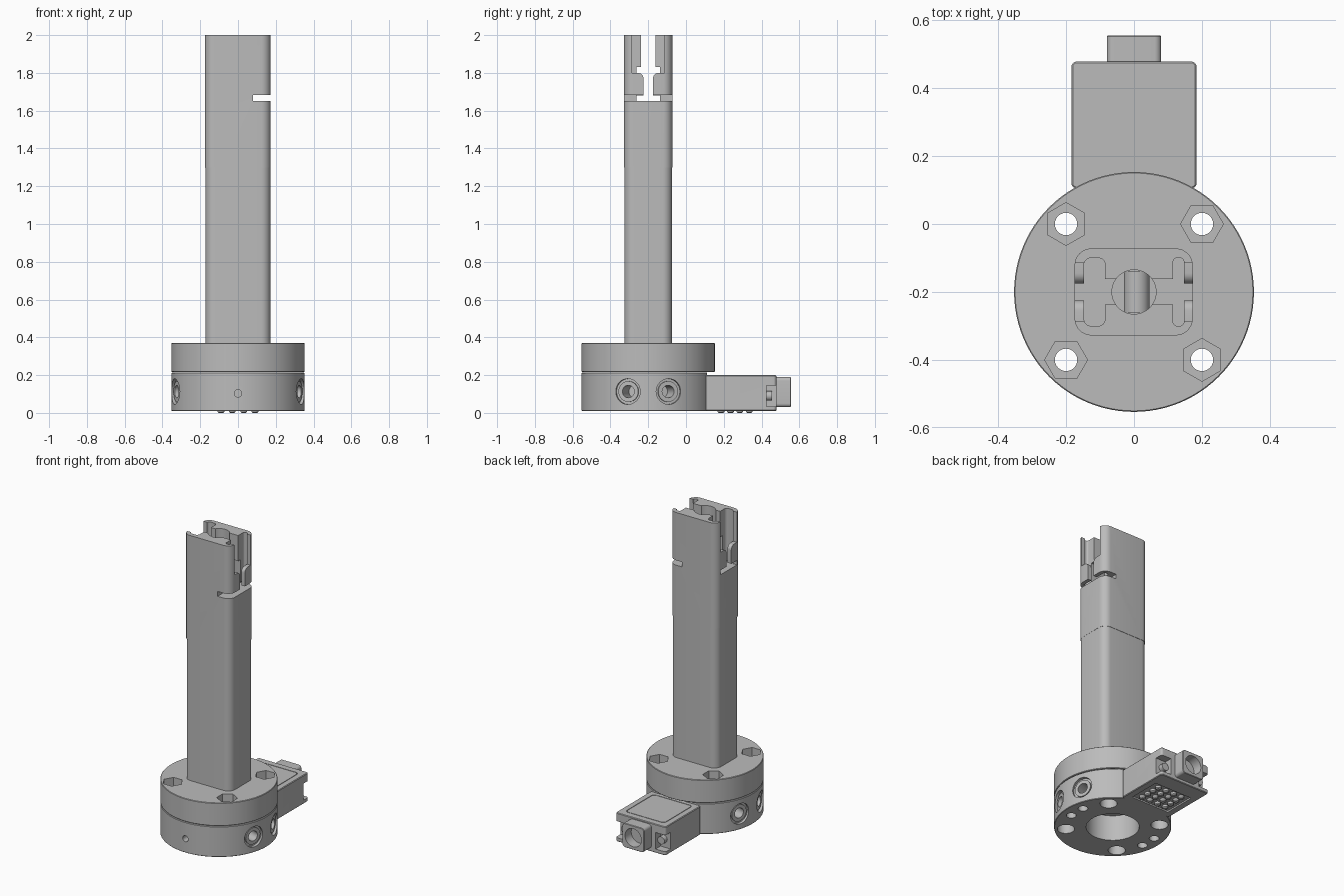
import bpy, bmesh
from math import pi, sin, cos, radians
from mathutils import Vector, Matrix

cube = bpy.data.objects.get("Cube")
if cube:
    bpy.data.objects.remove(cube)

grey = bpy.data.materials.new("plain_grey")
grey.use_nodes = True
grey.diffuse_color = (0.5, 0.5, 0.5, 1)
grey.node_tree.nodes["Principled BSDF"].inputs["Base Color"].default_value = grey.diffuse_color

CY = -0.2      # axis of the discs and tower
R = 0.353      # disc radius


# Outlines
def circle(x, y, r, n=48, turn=0):
    return [(x + r * cos(turn + 2 * pi * i / n), y + r * sin(turn + 2 * pi * i / n)) for i in range(n)]


def rect(x0, x1, y0, y1, r=0, n=8):
    if not r:
        return [(x0, y0), (x1, y0), (x1, y1), (x0, y1)]
    corners = [(x1 - r, y1 - r), (x0 + r, y1 - r), (x0 + r, y0 + r), (x1 - r, y0 + r)]
    return [(cx + r * cos(pi / 2 * (q + i / n)), cy + r * sin(pi / 2 * (q + i / n)))
            for q, (cx, cy) in enumerate(corners) for i in range(n + 1)]


# Outline extruded along an axis
def prism(name, outline, lo, hi, axis="Z", bevel=0):
    place = {"X": lambda a, b: (lo, a, b), "Y": lambda a, b: (a, lo, b), "Z": lambda a, b: (a, b, lo)}[axis]
    direction = Vector([float(axis == k) for k in "XYZ"])
    bm = bmesh.new()
    face = bm.faces.new([bm.verts.new(place(a, b)) for a, b in outline])
    made = bmesh.ops.extrude_face_region(bm, geom=[face])["geom"]
    bmesh.ops.translate(bm, verts=[v for v in made if isinstance(v, bmesh.types.BMVert)],
                        vec=direction * (hi - lo))
    if bevel:
        rims = [e for e in bm.edges if abs((e.verts[0].co - e.verts[1].co).dot(direction)) < 1e-5]
        bmesh.ops.bevel(bm, geom=rims, offset=bevel, segments=1, affect="EDGES")
    bmesh.ops.recalc_face_normals(bm, faces=bm.faces)
    mesh = bpy.data.meshes.new(name)
    bm.to_mesh(mesh)
    bm.free()
    mesh.materials.append(grey)
    ob = bpy.data.objects.new(name, mesh)
    bpy.context.collection.objects.link(ob)
    return ob


def activate(ob):
    bpy.ops.object.select_all(action="DESELECT")
    ob.select_set(True)
    bpy.context.view_layer.objects.active = ob


def cut(ob, *args, turn=None):
    tool = prism("cutter", *args)
    if turn is not None:
        tool.data.transform(Matrix.Translation((0, CY, 0)) @ Matrix.Rotation(turn, 4, "Z"))
    mod = ob.modifiers.new("cut", "BOOLEAN")
    mod.operation, mod.solver, mod.object = "DIFFERENCE", "EXACT", tool
    activate(ob)
    bpy.ops.object.modifier_apply(modifier=mod.name)
    bpy.data.objects.remove(tool)


def smooth(ob):
    activate(ob)
    bpy.ops.object.shade_smooth_by_angle(angle=radians(30))


# Upper flange with hex nut pockets and bolt holes
bolts = [(sx * 0.2, CY + sy * 0.2, sx * sy) for sx in (-1, 1) for sy in (-1, 1)]
flange = prism("upper_flange", circle(0, CY, R, 96), 0.217, 0.37, "Z", 0.003)
for x, y, kind in bolts:
    cut(flange, circle(x, y, 0.063, 6, 0 if kind > 0 else pi / 6), 0.31, 0.4)
    cut(flange, circle(x, y, 0.033, 24), 0.2, 0.4)
smooth(flange)

# Lower disc, flat at the back
base = prism("base_disc", circle(0, CY, R, 96), 0.01, 0.213, "Z", 0.003)
cut(base, rect(-1, 1, 0.11, 1), -1, 1)
cut(base, circle(0, CY, 0.16), -0.1, 0.18)
for x, y, kind in bolts:
    cut(base, circle(x, y, 0.033, 24), -0.1, 0.3)
    cut(base, circle(x, y, 0.052, 24), -0.1, 0.09)
for side in (-1, 1):
    for dy in (-0.055, 0.055):
        cut(base, circle(side * 0.28, CY + dy, 0.03, 20), -0.1, 0.07)
    # Counterbored radial holes
    for tilt in (-18, 18):
        angle = radians(tilt) + (pi if side < 0 else 0)
        cut(base, circle(0, 0.113, 0.068, 32), 0.333, 0.5, "X", turn=angle)
        cut(base, circle(0, 0.113, 0.033, 24), 0.23, 0.5, "X", turn=angle)
cut(base, circle(0, 0.103, 0.02, 20), -0.6, -0.45, "Y")
smooth(base)

# Raised collars inside the radial holes
for side in (-1, 1):
    for tilt in (-18, 18):
        angle = radians(tilt) + (pi if side < 0 else 0)
        collar = prism("hole_collar", circle(0, 0.113, 0.055, 32), 0.325, 0.341, "X")
        collar.data.transform(Matrix.Translation((0, CY, 0)) @ Matrix.Rotation(angle, 4, "Z"))
        cut(collar, circle(0, 0.113, 0.033, 24), 0.2, 0.5, "X", turn=angle)
        smooth(collar)

# Tower: long shaft and slightly larger head
smooth(prism("tower_shaft", rect(-0.172, 0.172, CY - 0.126, CY + 0.126, 0.05), 0.36, 1.3))
head = prism("tower_head", rect(-0.175, 0.173, CY - 0.128, CY + 0.128, 0.05), 1.3, 2)


def span(half):
    return CY - half, CY + half


# H-shaped pocket, wider below its top lips
cut(head, rect(-0.145, 0.145, *span(0.0375)), 1.65, 2.1)
cut(head, rect(-0.145, 0.145, *span(0.0625)), 1.65, 1.83)
cut(head, rect(-0.147, -0.085, *span(0.1), 0.02), 1.65, 2.1)
cut(head, rect(0.115, 0.147, *span(0.1), 0.012), 1.65, 2.1)
cut(head, circle(0, CY, 0.065), 1.54, 2.1)
for lo, hi in ((-0.3, -0.14), (0.14, 0.3)):
    # End windows, with a split pair of round-topped tongues left below
    cut(head, rect(*span(0.085), 1.8, 2.1), lo, hi, "X")
    cut(head, rect(*span(0.025), 1.65, 1.9), lo, hi, "X")
    cut(head, rect(*span(0.085), 1.65, 1.68), lo, hi, "X")
    for s in (-1, 1):
        arc = [(CY + s * (0.025 + 0.03 * (1 - cos(t * pi / 12))), 1.77 + 0.03 * sin(t * pi / 12))
               for t in range(7)]
        cut(head, [(CY + s * 0.02, 1.77)] + arc + [(CY + s * 0.055, 1.82), (CY + s * 0.02, 1.82)],
            lo, hi, "X")
cut(head, rect(0.08, 0.3, -1, 1), 1.65, 1.682)
smooth(head)
smooth(prism("cross_pin", circle(0.008, 1.6, 0.038, 32), CY - 0.062, CY + 0.062, "Y"))

# Connector housing with lid outline
box = prism("connector_housing", rect(-0.184, 0.184, 0.105, 0.478, 0.015), 0.01, 0.2, "Z", 0.004)
groove = prism("lid_groove", rect(-0.145, 0.145, 0.135, 0.435, 0.025), 0.196, 0.3)
cut(groove, rect(-0.141, 0.141, 0.139, 0.431, 0.022), 0.1, 0.4)
mod = box.modifiers.new("groove", "BOOLEAN")
mod.operation, mod.solver, mod.object = "DIFFERENCE", "EXACT", groove
activate(box)
bpy.ops.object.modifier_apply(modifier=mod.name)
bpy.data.objects.remove(groove)
cut(box, rect(-0.14, 0.14, 0.15, 0.37, 0.01), -0.1, 0.02)
for lo, hi in ((-0.3, -0.11), (0.11, 0.3)):
    cut(box, rect(lo, hi, 0.425, 0.6), 0.035, 0.145)
smooth(box)

# Screw heads in the rear notches
for side in (-1, 1):
    smooth(prism("notch_screw", circle(side * 0.135, 0.09, 0.025, 20), 0.42, 0.455, "Y"))

# Socket boss
boss = prism("socket_boss", rect(-0.08, 0.08, 0.03, 0.19, 0.02), 0.47, 0.555, "Y", 0.003)
cut(boss, circle(0, 0.11, 0.06, 32), 0.49, 0.7, "Y")
smooth(boss)

# Contact pins underneath
for i in range(4):
    for j in range(4):
        smooth(prism("contact_pin", circle(-0.09 + i * 0.06, 0.185 + j * 0.05, 0.018, 16), 0, 0.03, "Z", 0.006))
